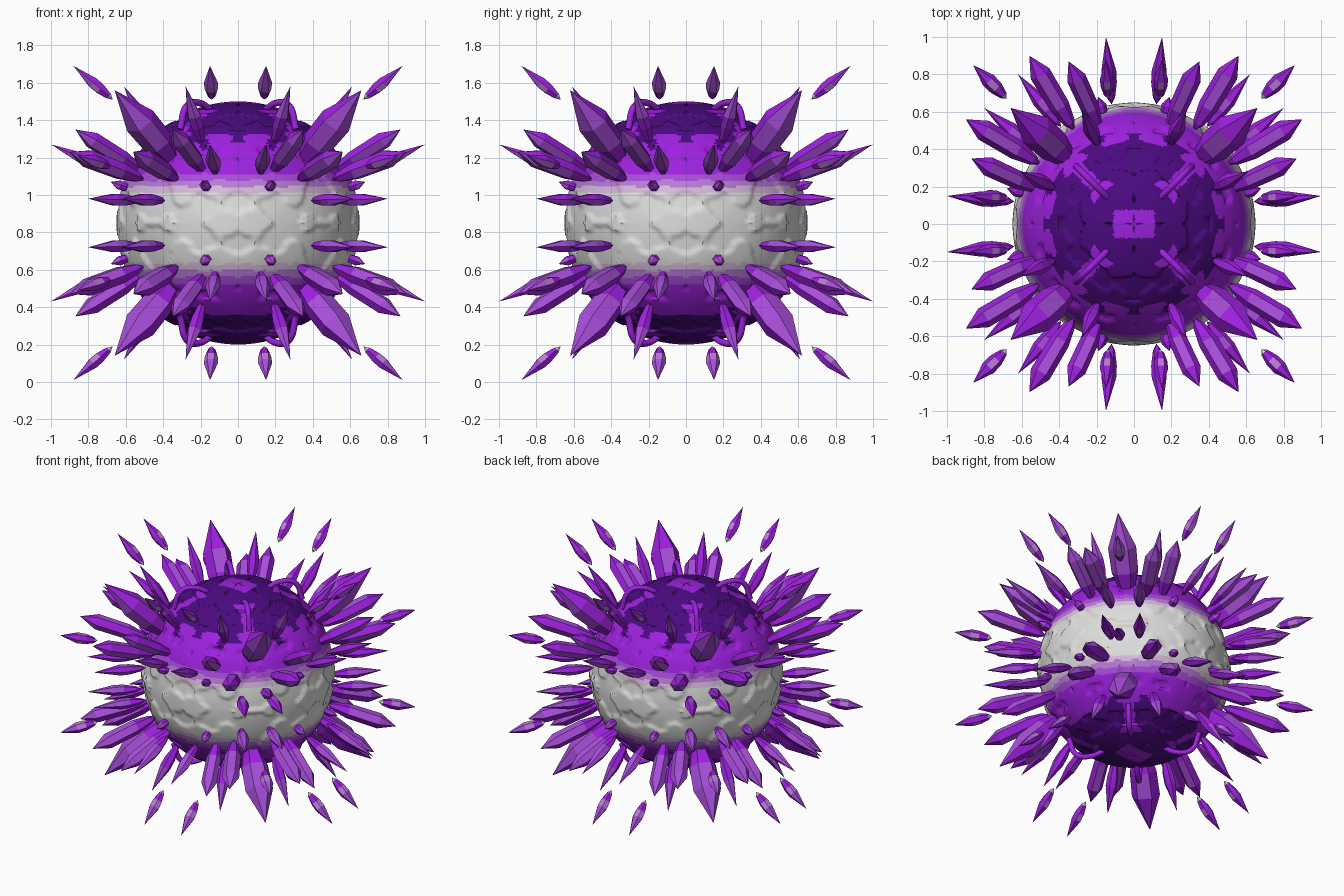
import bpy, bmesh, math
from mathutils import Vector, noise

cube = bpy.data.objects.get("Cube")
if cube:
    bpy.data.objects.remove(cube, do_unlink=True)

CENTRE = Vector((0, 0, 0.85))
RADIUS = 0.65


def material(name, rgb):
    m = bpy.data.materials.new(name)
    m.use_nodes = True
    m.diffuse_color = (*rgb, 1)
    m.node_tree.nodes["Principled BSDF"].inputs["Base Color"].default_value = (*rgb, 1)
    return m


MATS = [
    material("pale_stone", (0.73, 0.73, 0.72)),
    material("pale_lilac", (0.68, 0.50, 0.73)),
    material("lilac", (0.49, 0.20, 0.69)),
    material("soft_violet", (0.39, 0.075, 0.70)),
    material("bright_violet", (0.34, 0.015, 0.74)),
    material("deep_violet", (0.19, 0.008, 0.45)),
    material("dark_indigo", (0.07, 0.003, 0.215)),
]
STONE, PALE, LILAC, SOFT, VIOLET, DEEP, INDIGO = range(7)


def finish(bm, name, smooth=None):
    bmesh.ops.recalc_face_normals(bm, faces=bm.faces)
    mesh = bpy.data.meshes.new(name)
    bm.to_mesh(mesh)
    bm.free()
    for m in MATS:
        mesh.materials.append(m)
    obj = bpy.data.objects.new(name, mesh)
    obj.location = CENTRE
    bpy.context.collection.objects.link(obj)
    if smooth:
        bpy.ops.object.select_all(action='DESELECT')
        obj.select_set(True)
        bpy.context.view_layer.objects.active = obj
        bpy.ops.object.shade_smooth_by_angle(angle=math.radians(smooth))


# Round body with shallow eroded plates, the same in every octant
def folded(p):
    x, y = sorted((abs(p.x), abs(p.y)))
    return Vector((x, y, abs(p.z)))


def body_colour(p):
    q = folded(p)
    wobble = 0.07 * noise.noise(q * 12)
    flat = math.hypot(p.x, p.y)
    # four dark petals around each pole, parted by diagonal seams
    reach = 0.47 if p.z > 0 else 0.43
    in_petal = flat < reach + wobble and q.x < 0.28 + wobble
    seam = flat > 0.24 and q.y - q.x < 0.055 + wobble
    pole = abs(p.x) < 0.11 and abs(p.y) < 0.075
    if q.z > 0.3 and in_petal and not seam and not pole:
        return INDIGO
    shift = 0 if p.z > 0 else 0.06
    for limit, colour in ((0.16, STONE), (0.195, PALE), (0.23, LILAC), (0.265, SOFT)):
        if q.z + 0.2 * wobble < limit + shift:
            return colour
    return VIOLET


bm = bmesh.new()
bmesh.ops.create_uvsphere(bm, u_segments=224, v_segments=160, radius=RADIUS)
for v in bm.verts:
    n = noise.noise(folded(v.co) * 6 + Vector((3, 1, 2)))
    n += 0.25 * noise.noise(folded(v.co) * 17)
    step = min(max((n - 0.08) / 0.06, 0), 1)
    v.co *= 1 - 0.02 * step - 0.006 * abs(n)
for f in bm.faces:
    f.material_index = body_colour(f.calc_center_median())
finish(bm, "body", 40)


# Pointed crystals, mirrored into every octant
def octants(diagonal):
    for sx in (1, -1):
        for sy in (1, -1):
            for sz in (1, -1):
                for swap in ((False,) if diagonal else (False, True)):
                    yield sx, sy, sz, swap


def place(p, octant):
    sx, sy, sz, swap = octant
    x, y, z = (p[1], p[0], p[2]) if swap else p
    return Vector((x * sx, y * sy, z * sz))


def add_crystal(bm, base, tip, width, shoulder, root, facet, sides=6):
    axis = tip - base
    side = axis.cross(Vector((0, 0, 1))).normalized()
    up = side.cross(axis).normalized()
    rings = []
    for t, scale in ((0.1, 0.55), (0.32, 0.95), (shoulder, 1.0)):
        ring = []
        for i in range(sides):
            a = math.tau * i / sides
            offset = side * math.cos(a) + up * math.sin(a) * 0.9
            ring.append(bm.verts.new(base + axis * t + offset * width * scale / 2))
        rings.append(ring)
    start, end = bm.verts.new(base), bm.verts.new(tip)
    for i in range(sides):
        j = (i + 1) % sides
        # the sides turned to the equator are paler
        inward = math.sin(math.tau * (i + 0.5) / sides) * base.z < 0
        bm.faces.new((start, rings[0][j], rings[0][i])).material_index = root
        for k in range(2):
            f = bm.faces.new((rings[k][i], rings[k][j], rings[k + 1][j], rings[k + 1][i]))
            pale = k == 1 and (inward or i % 3 == 1)
            f.material_index = facet if pale else VIOLET
        f = bm.faces.new((rings[2][i], rings[2][j], end))
        f.material_index = SOFT if inward else VIOLET


CRYSTALS = [
    # name, base, tip, width, shoulder position, root colour, facet colour, on the diagonal
    ("great_crystal", (0.32, 0.32, 0.30), (0.66, 0.62, 0.71), 0.19, 0.6, DEEP, SOFT, True),
    ("corner_shard", (0.68, 0.67, 0.30), (0.86, 0.85, 0.36), 0.08, 0.55, STONE, LILAC, True),
    ("floating_shard", (0.67, 0.14, 0.66), (0.88, 0.15, 0.84), 0.075, 0.5, STONE, LILAC, False),
    ("outer_crystal", (0.64, 0.12, 0.26), (1.0, 0.15, 0.42), 0.08, 0.5, VIOLET, SOFT, False),
    ("upper_crystal", (0.50, 0.18, 0.27), (0.87, 0.35, 0.50), 0.105, 0.76, VIOLET, SOFT, False),
    ("shoulder_crystal", (0.50, 0.32, 0.23), (0.90, 0.56, 0.38), 0.115, 0.76, VIOLET, SOFT, False),
    ("girdle_crystal", (0.52, 0.39, 0.12), (0.80, 0.62, 0.13), 0.08, 0.5, VIOLET, SOFT, False),
    ("leaning_crystal", (0.19, 0.42, 0.42), (0.28, 0.61, 0.73), 0.08, 0.5, VIOLET, VIOLET, False),
    ("small_stud", (0.57, 0.16, 0.18), (0.68, 0.19, 0.22), 0.06, 0.6, VIOLET, VIOLET, False),
]
for name, base, tip, width, shoulder, root, facet, diagonal in CRYSTALS:
    bm = bmesh.new()
    for octant in octants(diagonal):
        add_crystal(bm, place(base, octant), place(tip, octant), width, shoulder, root, facet)
    finish(bm, name)

# Thin curled tendrils around both poles
curve = bpy.data.curves.new("tendril", 'CURVE')
curve.dimensions = '3D'
curve.bevel_depth = 0.018
curve.bevel_resolution = 2
curve.resolution_u = 6
curve.use_fill_caps = True
curve.materials.append(MATS[VIOLET])
for octant in octants(True):
    path = [place(p, octant) for p in
            ((0.14, 0.14, 0.60), (0.20, 0.20, 0.64), (0.27, 0.27, 0.63), (0.31, 0.31, 0.50))]
    spline = curve.splines.new('BEZIER')
    spline.bezier_points.add(len(path) - 1)
    for point, co in zip(spline.bezier_points, path):
        point.co = co
        point.handle_left_type = point.handle_right_type = 'AUTO'
tendril = bpy.data.objects.new("tendril", curve)
tendril.location = CENTRE
bpy.context.collection.objects.link(tendril)
